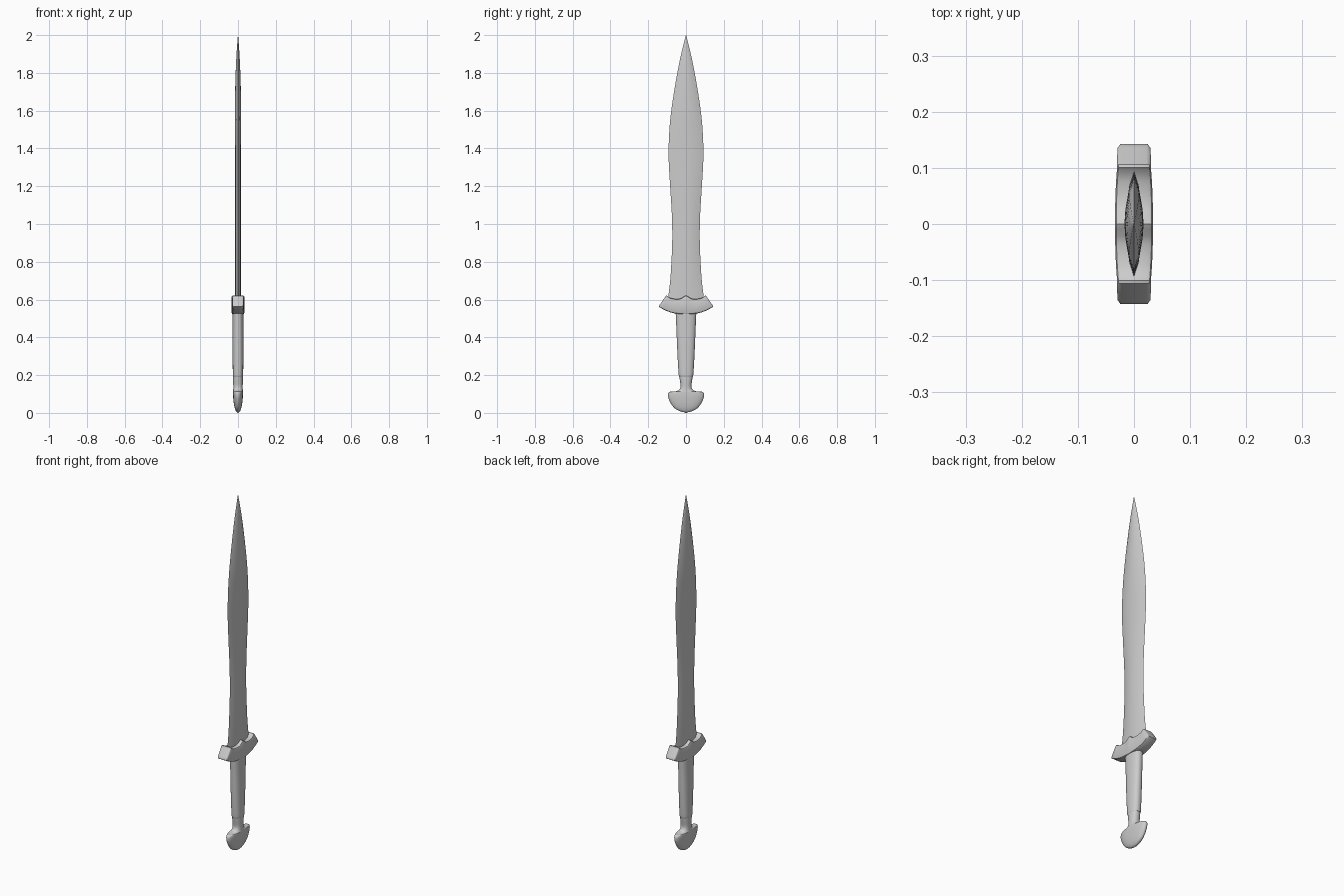
import bpy, math

if "Cube" in bpy.data.objects:
    bpy.data.objects.remove(bpy.data.objects["Cube"])


def loft(name, rings, angle=35):
    """Skin a list of equal-length closed rings and cap both ends."""
    n = len(rings[0])
    verts = [p for r in rings for p in r]
    faces = [(i * n + j, i * n + (j + 1) % n, (i + 1) * n + (j + 1) % n, (i + 1) * n + j)
             for i in range(len(rings) - 1) for j in range(n)]
    faces.append(tuple(reversed(range(n))))
    faces.append(tuple((len(rings) - 1) * n + j for j in range(n)))
    me = bpy.data.meshes.new(name)
    me.from_pydata(verts, [], faces)
    ob = bpy.data.objects.new(name, me)
    bpy.context.collection.objects.link(ob)
    bpy.ops.object.select_all(action='DESELECT')
    bpy.context.view_layer.objects.active = ob
    ob.select_set(True)
    bpy.ops.object.mode_set(mode='EDIT')
    bpy.ops.mesh.select_all(action='SELECT')
    bpy.ops.mesh.normals_make_consistent(inside=False)
    bpy.ops.object.mode_set(mode='OBJECT')
    bpy.ops.object.shade_smooth_by_angle(angle=math.radians(angle))
    return ob


def smooth(keys, steps=5):
    """Catmull-Rom through tuples of section values."""
    out = []
    for i in range(len(keys) - 1):
        p = [keys[max(0, min(len(keys) - 1, i + k))] for k in (-1, 0, 1, 2)]
        for s in range(steps):
            t = s / steps
            out.append(tuple(
                0.5 * (2 * b + (c - a) * t + (2 * a - 5 * b + 4 * c - d) * t * t
                       + (3 * b - a - 3 * c + d) * t ** 3)
                for a, b, c, d in zip(*p)))
    return out + [keys[-1]]


def oval(z, hy, hx, power=2.0, n=40):
    """Superellipse ring in the xy plane."""
    ring = []
    for i in range(n):
        a = 2 * math.pi * i / n
        c, s = math.cos(a), math.sin(a)
        ring.append((math.copysign(abs(c) ** (2 / power), c) * hx,
                     math.copysign(abs(s) ** (2 / power), s) * hy, z))
    return ring


# Leaf-shaped blade: z, half width, half thickness
blade = smooth([(0.57, 0.097, 0.015), (0.62, 0.093, 0.015), (0.72, 0.082, 0.015),
                (0.90, 0.073, 0.015), (1.05, 0.075, 0.015), (1.20, 0.084, 0.015),
                (1.35, 0.092, 0.015), (1.48, 0.089, 0.016), (1.60, 0.078, 0.017),
                (1.75, 0.055, 0.014), (1.88, 0.030, 0.009), (2.00, 0.0006, 0.0006)])
outline = [(0, 1), (0.55, 0.72), (0.9, 0.32), (1, 0), (0.9, -0.32), (0.55, -0.72),
           (0, -1), (-0.55, -0.72), (-0.9, -0.32), (-1, 0), (-0.9, 0.32), (-0.55, 0.72)]
loft("blade", [[(x * hx, y * hy, z) for x, y in outline] for z, hy, hx in blade], 40)

# Guard, lofted along y: y, bottom z, top z, half thickness
half = [(0, 0.522, 0.622, 0.034), (0.010, 0.522, 0.617, 0.034), (0.022, 0.523, 0.608, 0.034),
        (0.035, 0.524, 0.604, 0.0335), (0.055, 0.526, 0.603, 0.033),
        (0.075, 0.530, 0.606, 0.032), (0.090, 0.535, 0.611, 0.031),
        (0.101, 0.539, 0.621, 0.030), (0.106, 0.541, 0.620, 0.030),
        (0.122, 0.549, 0.597, 0.030), (0.136, 0.557, 0.577, 0.029),
        (0.143, 0.562, 0.567, 0.024)]
columns = [(-y, b, t, h) for y, b, t, h in reversed(half[1:])] + half
guard = []
for y, b, t, h in columns:
    e = min(0.008, (t - b) * 0.35)
    k = 0.3 * e
    guard.append([(h, y, b + e), (h, y, t - e), (h - k, y, t - k), (h - e, y, t),
                  (e - h, y, t), (k - h, y, t - k), (-h, y, t - e), (-h, y, b + e),
                  (k - h, y, b + k), (e - h, y, b), (h - e, y, b), (h - k, y, b + k)])
loft("guard", guard, 40)

# Tapered grip with a small rounded lower lip
grip = smooth([(0.192, 0.034, 0.024), (0.196, 0.038, 0.027), (0.25, 0.042, 0.028),
               (0.35, 0.047, 0.029), (0.45, 0.051, 0.029), (0.535, 0.055, 0.030)])
loft("grip", [oval(z, hy, hx, 2.3) for z, hy, hx in grip], 50)

# Mushroom pommel flowing into a narrow neck
pommel = smooth([(0.002, 0.004, 0.002), (0.008, 0.030, 0.010), (0.024, 0.059, 0.017),
                 (0.048, 0.079, 0.022), (0.075, 0.092, 0.025), (0.093, 0.096, 0.026),
                 (0.106, 0.094, 0.026), (0.112, 0.084, 0.026), (0.113, 0.066, 0.026),
                 (0.117, 0.045, 0.0255), (0.128, 0.032, 0.025), (0.145, 0.029, 0.025),
                 (0.175, 0.033, 0.026), (0.200, 0.036, 0.026)])
pommel[0] = (0.0, 0.004, 0.002)
loft("pommel", [oval(z, hy, hx, 2.2) for z, hy, hx in pommel], 50)
